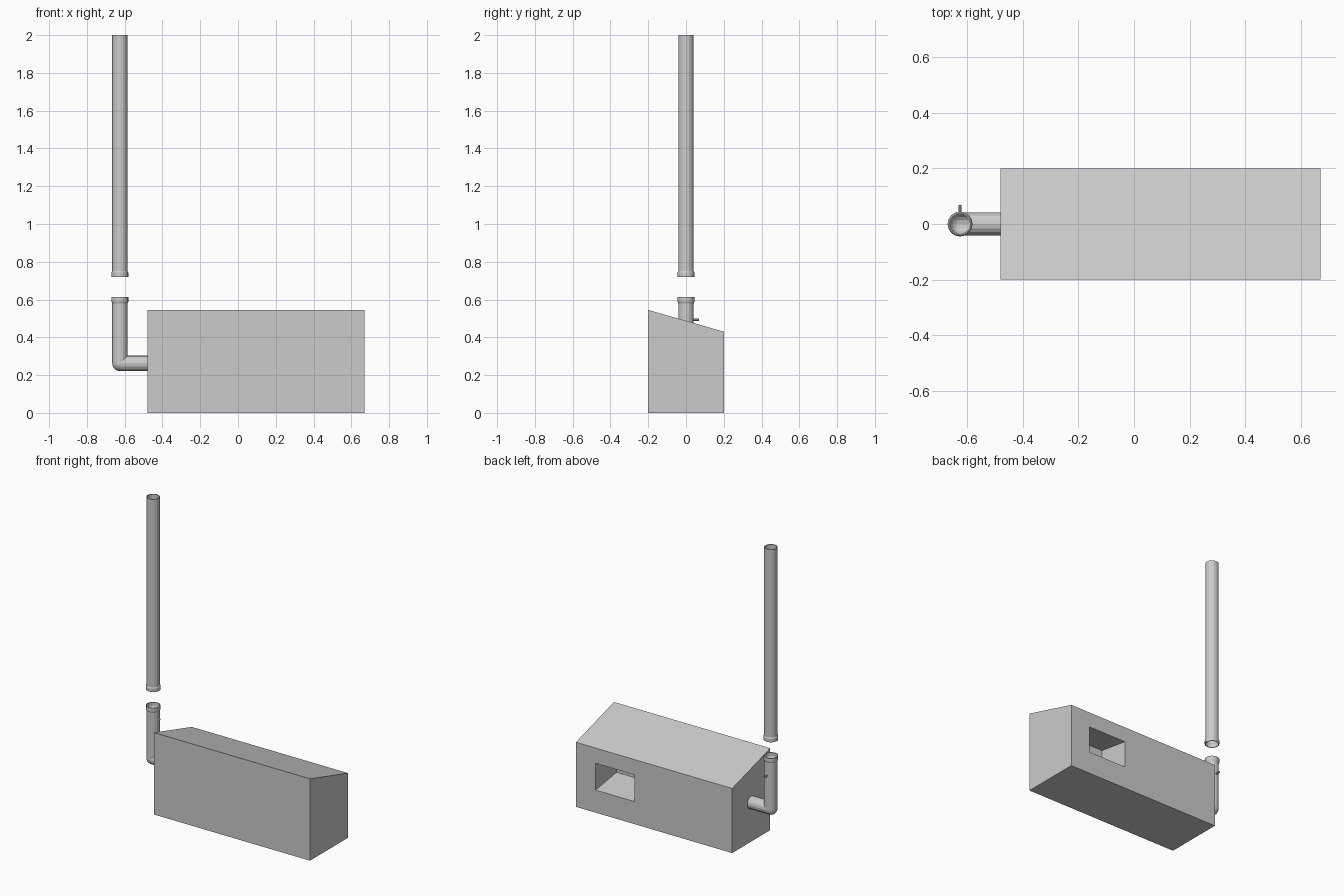
import bpy, bmesh
from math import sin, cos, pi

if "Cube" in bpy.data.objects:
    bpy.data.objects.remove(bpy.data.objects["Cube"])

N = 16                      # sides of the pipes
CX, CZ = -0.625, 0.262      # centre of the elbow
R, COLLAR, WALL = 0.041, 0.045, 0.005


def finish(name, bm):
    bmesh.ops.remove_doubles(bm, verts=bm.verts[:], dist=1e-5)
    bmesh.ops.recalc_face_normals(bm, faces=bm.faces[:])
    mesh = bpy.data.meshes.new(name)
    bm.to_mesh(mesh)
    bm.free()
    ob = bpy.data.objects.new(name, mesh)
    bpy.context.collection.objects.link(ob)
    return ob


def tube(name, outer, inner):
    """Hollow pipe: outer rings, then back along the inner rings."""
    bm = bmesh.new()
    rings = [[bm.verts.new(p) for p in ring] for ring in outer + inner[::-1]]
    for i, a in enumerate(rings):
        b = rings[(i + 1) % len(rings)]
        for j in range(N):
            k = (j + 1) % N
            co = {tuple(round(c, 5) for c in v.co) for v in (a[j], a[k], b[k], b[j])}
            if len(co) > 2:
                bm.faces.new((a[j], a[k], b[k], b[j]))
    return finish(name, bm)


def angles():
    return [2 * pi * j / N for j in range(N)]


def flat_ring(r, z):
    return [(CX - r * cos(t), r * sin(t), z) for t in angles()]


def elbow_ring(r, a):
    """Ball-shaped outside, mitred inside corner."""
    ring = []
    for t in angles():
        c = r * cos(t)
        if c > 1e-6:
            ring.append((CX - c * cos(a), r * sin(t), CZ - c * sin(a)))
        else:
            ring.append((CX - c, r * sin(t), CZ - c))
    return ring


def end_ring(r, x):
    return [(x, r * sin(t), CZ - r * cos(t)) for t in angles()]


def prism(name, profile, x0, x1):
    """Extrude a (y, z) side profile along x."""
    bm = bmesh.new()
    face = bm.faces.new([bm.verts.new((x0, y, z)) for y, z in profile])
    ext = bmesh.ops.extrude_face_region(bm, geom=[face])
    verts = [v for v in ext["geom"] if isinstance(v, bmesh.types.BMVert)]
    bmesh.ops.translate(bm, verts=verts, vec=(x1 - x0, 0, 0))
    return finish(name, bm)


# Body with sloping roof
body = prism("body", [(-0.2, 0), (0.2, 0), (0.2, 0.43), (-0.2, 0.545)], -0.48, 0.67)

# Recess in the back, rising slightly inward
cutter = prism("recess_cutter",
               [(-0.02, 0.185), (0.24, 0.144), (0.24, 0.322), (-0.02, 0.363)], 0.24, 0.525)
cutter.hide_render = True
cutter.hide_viewport = True
cut = body.modifiers.new("recess", 'BOOLEAN')
cut.operation = 'DIFFERENCE'
cut.solver = 'EXACT'
cut.object = cutter


# Lower pipe: collar, riser, elbow and inlet to the body
def lower_path(d):
    rings = [flat_ring(r - d, z) for r, z in
             ((COLLAR, 0.613), (COLLAR, 0.59), (R, 0.58))]
    rings += [elbow_ring(R - d, pi / 2 * i / 4) for i in range(5)]
    return rings + [end_ring(R - d, -0.475)]


tube("lower_pipe", lower_path(0), lower_path(WALL))


# Tall upper pipe with a collar at its foot
def upper_path(d):
    return [flat_ring(r - d, z) for r, z in
            ((COLLAR, 0.72), (COLLAR, 0.742), (R, 0.75), (R, 2.0))]


tube("upper_pipe", upper_path(0), upper_path(WALL))

# Small peg on the back of the riser
bpy.ops.mesh.primitive_cylinder_add(vertices=8, radius=0.006, depth=0.032,
                                    location=(CX, 0.053, 0.493), rotation=(pi / 2, 0, 0))
bpy.context.object.name = "peg"
